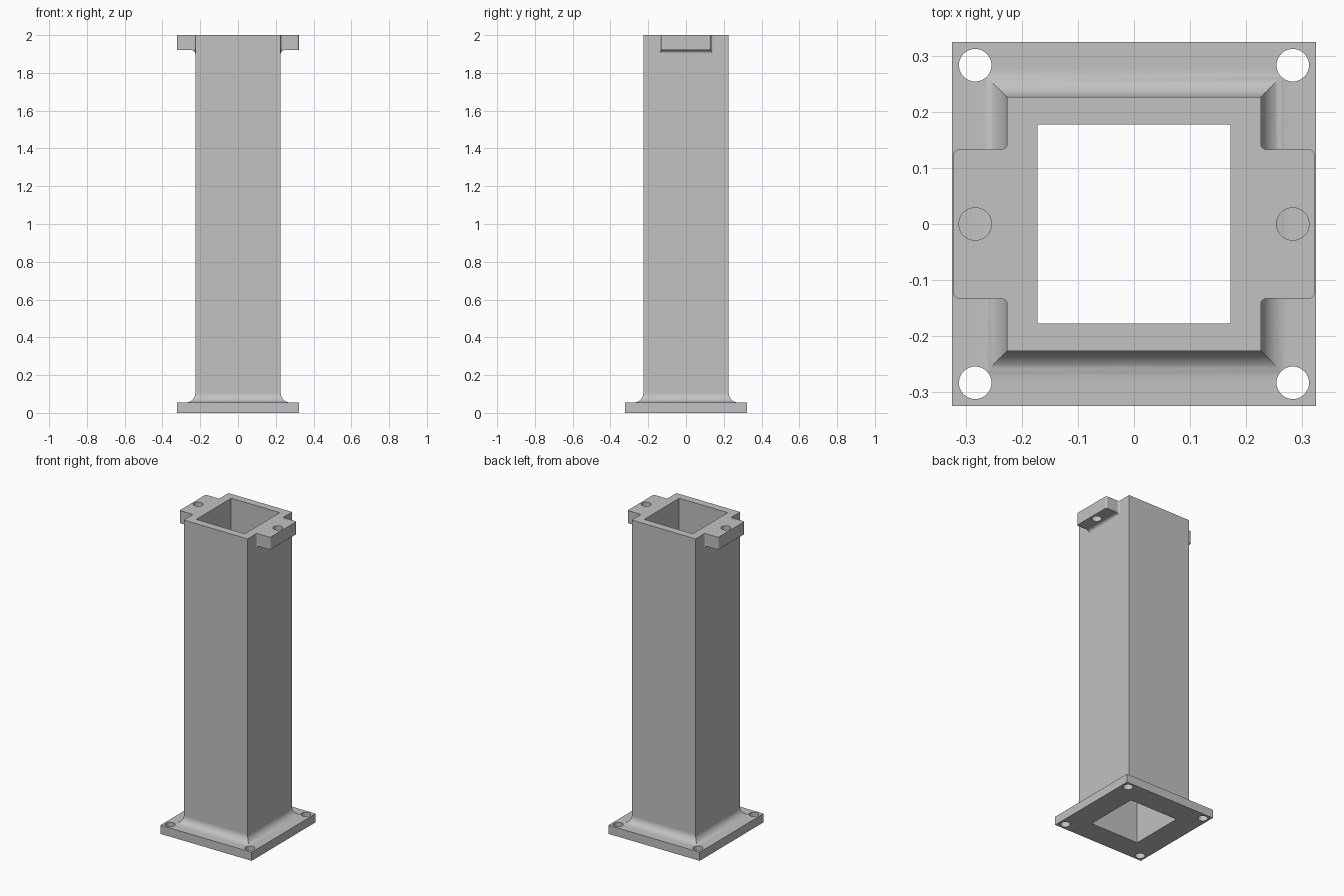
import bpy
import bmesh
from math import sin, cos, pi, radians
from mathutils import Matrix, Vector

cube = bpy.data.objects.get("Cube")
if cube:
    bpy.data.objects.remove(cube, do_unlink=True)

PLATE, PLATE_TOP = 0.324, 0.055      # half width and top of the foot plate
WALL, HEIGHT = 0.226, 2.0            # half width and top of the column
EAR_X, EAR_Y, EAR_Z = 0.322, 0.133, 1.92
HOLE, HOLE_R = 0.283, 0.029

grey = bpy.data.materials.new("plain grey")
grey.use_nodes = True
grey.diffuse_color = (0.54, 0.54, 0.54, 1)
grey.node_tree.nodes["Principled BSDF"].inputs["Base Color"].default_value = grey.diffuse_color


def finish(name, bm):
    bmesh.ops.recalc_face_normals(bm, faces=bm.faces)
    mesh = bpy.data.meshes.new(name)
    bm.to_mesh(mesh)
    bm.free()
    mesh.materials.append(grey)
    obj = bpy.data.objects.new(name, mesh)
    bpy.context.collection.objects.link(obj)
    return obj


def loft(name, rings):
    """Skin a stack of equal-length closed rings and cap both ends."""
    bm = bmesh.new()
    loops = [[bm.verts.new(p) for p in ring] for ring in rings]
    for a, b in zip(loops, loops[1:]):
        for i in range(len(a)):
            j = (i + 1) % len(a)
            bm.faces.new((a[i], a[j], b[j], b[i]))
    bm.faces.new(loops[0])
    bm.faces.new(loops[-1])
    return finish(name, bm)


def arc(cx, cy, r, start, end, steps):
    angles = [radians(start + (end - start) * i / steps) for i in range(steps + 1)]
    return [(cx + r * cos(a), cy + r * sin(a)) for a in angles]


def rect(hx, hy, z):
    return [(-hx, -hy, z), (hx, -hy, z), (hx, hy, z), (-hx, hy, z)]


def cylinder(name, x, y, z0, z1):
    bm = bmesh.new()
    bmesh.ops.create_cone(bm, cap_ends=True, segments=40, radius1=HOLE_R, radius2=HOLE_R,
                          depth=z1 - z0, matrix=Matrix.Translation((x, y, (z0 + z1) / 2)))
    return finish(name, bm)


def combine(target, other, operation):
    mod = target.modifiers.new(operation, 'BOOLEAN')
    mod.operation, mod.solver, mod.object = operation, 'EXACT', other
    bpy.context.view_layer.objects.active = target
    bpy.ops.object.modifier_apply(modifier=mod.name)
    bpy.data.objects.remove(other, do_unlink=True)


# Foot plate, flared foot and square column in one sweep
flare = 0.05
profile = [(PLATE, 0), (PLATE, PLATE_TOP)]
profile += arc(WALL + flare, PLATE_TOP + flare, flare, 270, 180, 12)
profile += [(WALL, HEIGHT)]
column = loft("flanged_column", [rect(w, w, z) for w, z in profile])

# Mounting ears: rounded plan outline trimmed by a filleted side profile
r, under = 0.01, 0.02
half = [(0.2, EAR_Y + r)]
half += arc(WALL + r, EAR_Y + r, r, 180, 270, 6)
half += arc(EAR_X - r, EAR_Y - r, r, 90, 0, 6)
plan = half + [(x, -y) for x, y in reversed(half)]
side = [(0.19, HEIGHT), (0.19, EAR_Z - under)]
side += arc(WALL + under, EAR_Z - under, under, 180, 90, 8)
side += [(0.4, EAR_Z), (0.4, HEIGHT)]
for s in (-1, 1):
    ear = loft("ear", [[(s * x, y, z) for x, y in plan] for z in (1.8, 2.1)])
    trim = loft("ear_trim", [[(s * x, y, z) for x, z in side] for y in (-0.3, 0.3)])
    combine(ear, trim, 'INTERSECT')
    combine(column, ear, 'UNION')
    combine(column, cylinder("ear_hole", s * HOLE, 0, 1.8, 2.1), 'DIFFERENCE')
    for t in (-1, 1):
        combine(column, cylinder("plate_hole", s * HOLE, t * HOLE, -0.1, 0.2), 'DIFFERENCE')

# Rectangular bore through the full height
combine(column, loft("bore", [rect(0.172, 0.177, z) for z in (-0.1, 2.1)]), 'DIFFERENCE')

# Smooth the fillets and holes, keep the axis-aligned walls flat
bpy.ops.object.select_all(action='DESELECT')
column.select_set(True)
bpy.context.view_layer.objects.active = column
bpy.ops.object.shade_smooth_by_angle(angle=radians(30))
for face in column.data.polygons:
    if max(abs(c) for c in face.normal) > 0.9995:
        face.use_smooth = False
